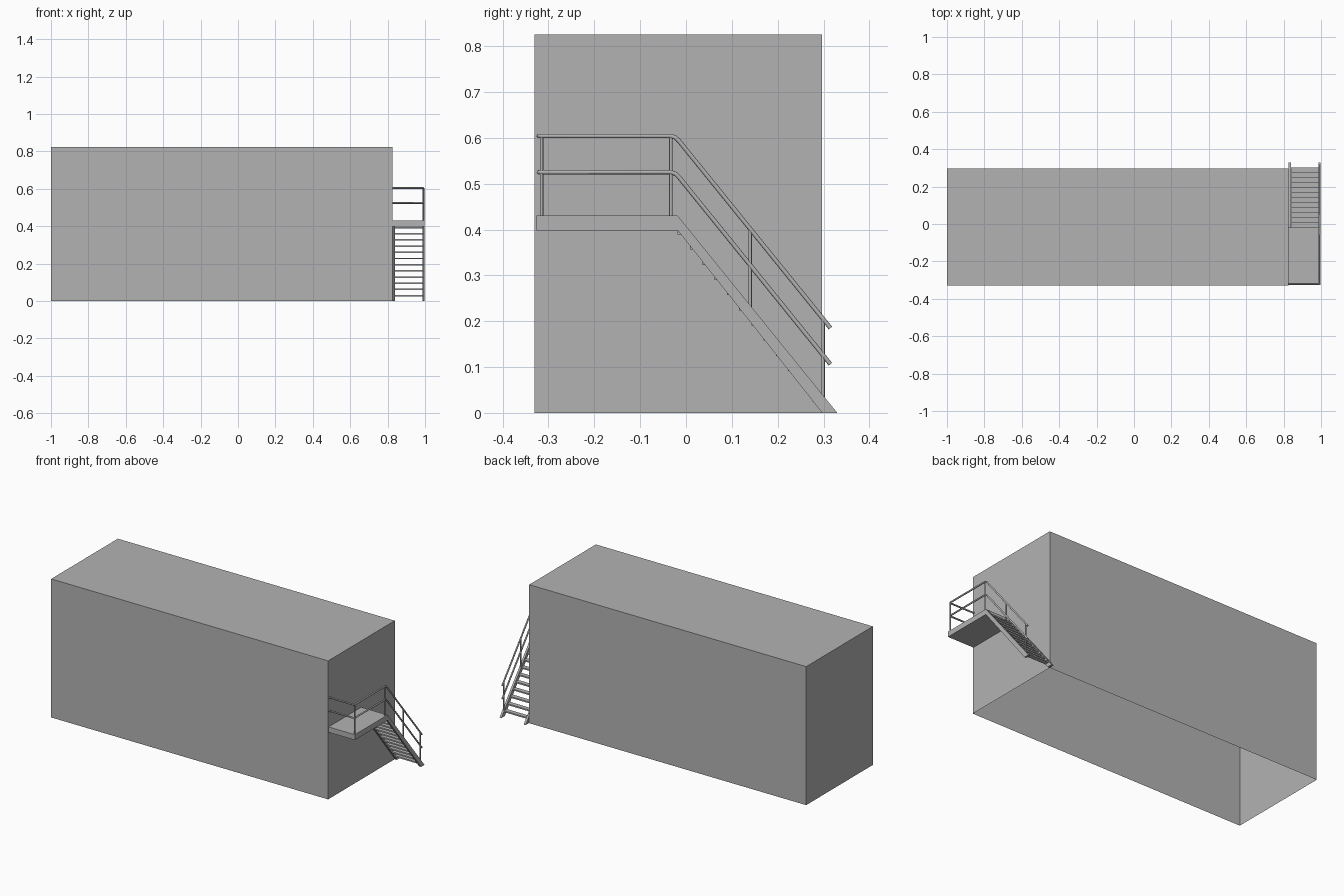
import bpy
import bmesh
from mathutils import Vector

cube = bpy.data.objects.get("Cube")
if cube:
    bpy.data.objects.remove(cube, do_unlink=True)

grey = bpy.data.materials.new("plain grey")
grey.use_nodes = True
colour = (0.45, 0.45, 0.45, 1)
grey.diffuse_color = colour
grey.node_tree.nodes["Principled BSDF"].inputs["Base Color"].default_value = colour


def finish(name, bm):
    mesh = bpy.data.meshes.new(name)
    bmesh.ops.recalc_face_normals(bm, faces=bm.faces)
    bm.to_mesh(mesh)
    bm.free()
    mesh.materials.append(grey)
    obj = bpy.data.objects.new(name, mesh)
    bpy.context.collection.objects.link(obj)
    return obj


def box(name, low, high, open_bottom=False):
    bm = bmesh.new()
    bmesh.ops.create_cube(bm, size=1)
    low, high = Vector(low), Vector(high)
    for v in bm.verts:
        v.co = (low + high) / 2 + v.co * (high - low)
    if open_bottom:
        base = [f for f in bm.faces if f.normal.z < -0.5]
        bmesh.ops.delete(bm, geom=base, context='FACES_ONLY')
    return finish(name, bm)


def side_plate(name, profile, x0, x1):
    """Extrude a y-z outline across x."""
    bm = bmesh.new()
    face = bm.faces.new([bm.verts.new((x0, y, z)) for y, z in profile])
    out = bmesh.ops.extrude_face_region(bm, geom=[face])
    moved = [g for g in out["geom"] if isinstance(g, bmesh.types.BMVert)]
    bmesh.ops.translate(bm, verts=moved, vec=(x1 - x0, 0, 0))
    return finish(name, bm)


def tube(name, points, radius):
    curve = bpy.data.curves.new(name, 'CURVE')
    curve.dimensions = '3D'
    curve.bevel_depth = radius
    curve.bevel_resolution = 2
    curve.use_fill_caps = True
    spline = curve.splines.new('POLY')
    spline.points.add(len(points) - 1)
    for p, co in zip(spline.points, points):
        p.co = (*co, 1)
    curve.materials.append(grey)
    obj = bpy.data.objects.new(name, curve)
    bpy.context.collection.objects.link(obj)
    return obj


WALL, OUTER = 0.825, 0.998
DECK_TOP, DECK_BOTTOM, DECK_END = 0.43, 0.398, -0.018
FOOT = 0.33
SLOPE = DECK_TOP / (FOOT - DECK_END)

# Main hollow volume, open underneath
box("main_block", (-1, -0.33, 0), (WALL, 0.297, 0.825), open_bottom=True)

# Landing
box("landing", (WALL, -0.326, DECK_BOTTOM), (OUTER, DECK_END, DECK_TOP))

# Stair stringers
stringer = [(DECK_END, DECK_TOP), (FOOT, 0), (0.297, 0), (DECK_END, DECK_BOTTOM)]
side_plate("inner_stringer", stringer, WALL + 0.002, WALL + 0.014)
side_plate("outer_stringer", stringer, OUTER - 0.012, OUTER)

# Treads
STEPS = 13
rise, going = DECK_TOP / STEPS, (FOOT - DECK_END) / STEPS
for i in range(1, STEPS):
    top = DECK_TOP - rise * i
    nose = DECK_END + going * i
    box(f"tread_{i}", (WALL + 0.012, nose - going, top - 0.008),
        (OUTER - 0.01, nose, top))

# Handrails: across the landing front, along its side and down the stair
RAIL_X, RAIL_Y, BEND, END = 0.991, -0.321, -0.024, 0.315
for name, z in (("top_rail", 0.604), ("middle_rail", 0.525)):
    tube(name, [
        (WALL, RAIL_Y, z),
        (RAIL_X - 0.006, RAIL_Y, z),
        (RAIL_X - 0.002, RAIL_Y + 0.002, z),
        (RAIL_X, RAIL_Y + 0.006, z),
        (RAIL_X, BEND - 0.01, z),
        (RAIL_X, BEND, z - 0.003),
        (RAIL_X, BEND + 0.008, z - 0.01),
        (RAIL_X, END, z - SLOPE * (END - BEND)),
    ], 0.0048)

# Posts, standing on the landing or on the sloping stringer
for i, y in enumerate((-0.315, -0.033, 0.14, 0.299)):
    foot = DECK_TOP - SLOPE * max(0, y - DECK_END)
    head = 0.604 - SLOPE * max(0, y - BEND)
    tube(f"rail_post_{i + 1}", [(RAIL_X, y, foot - 0.004), (RAIL_X, y, head)], 0.0038)
